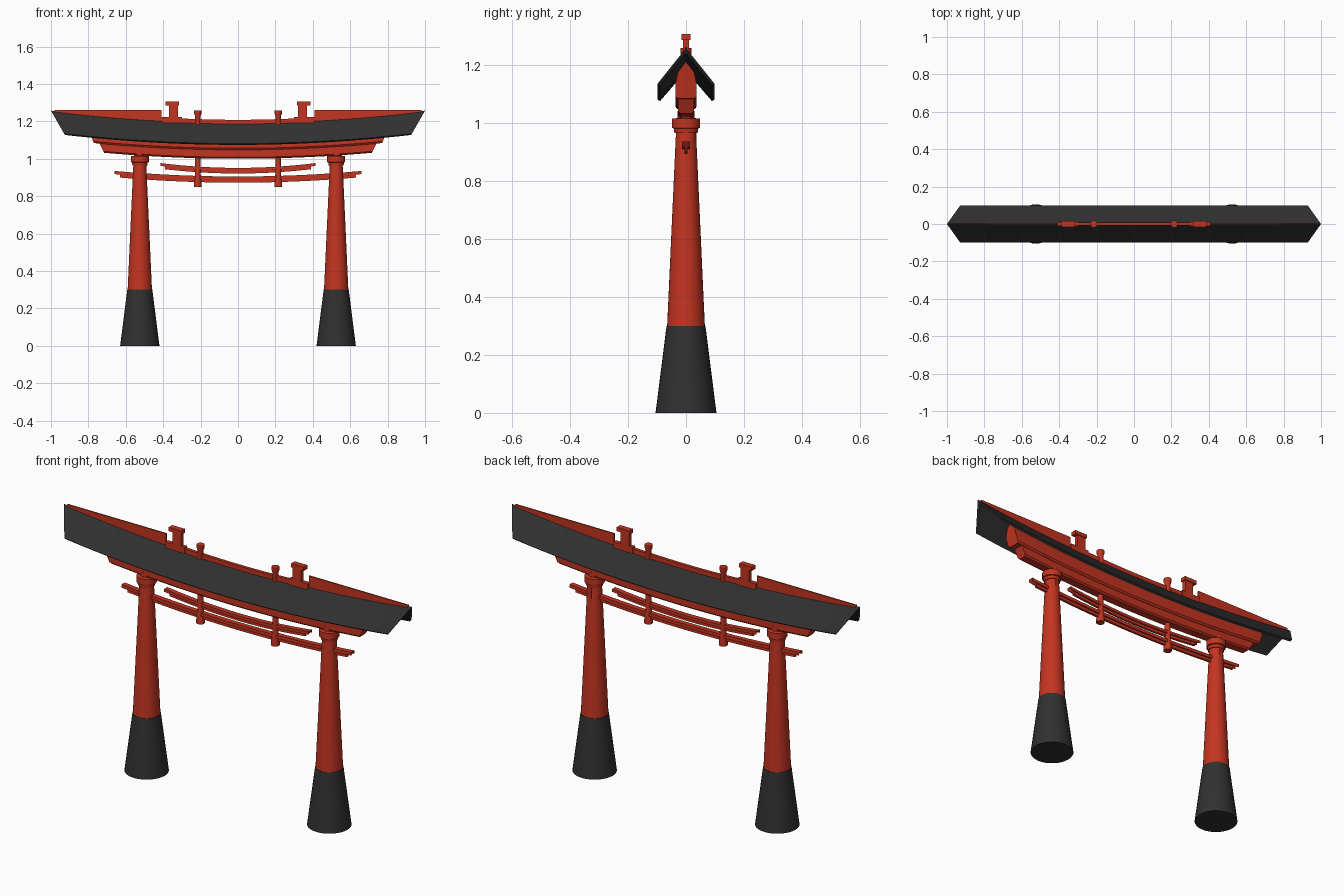
import bpy, bmesh, math

if "Cube" in bpy.data.objects:
    bpy.data.objects.remove(bpy.data.objects["Cube"])


def material(name, c):
    m = bpy.data.materials.new(name)
    m.diffuse_color = (*c, 1)
    m.use_nodes = True
    m.node_tree.nodes["Principled BSDF"].inputs["Base Color"].default_value = m.diffuse_color
    return m


RED = material("vermilion", (0.55, 0.035, 0.015))
BLACK = material("charcoal", (0.03, 0.03, 0.03))


def finish(name, bm, mat):
    bmesh.ops.recalc_face_normals(bm, faces=bm.faces)
    me = bpy.data.meshes.new(name)
    bm.to_mesh(me)
    bm.free()
    ob = bpy.data.objects.new(name, me)
    bpy.context.collection.objects.link(ob)
    me.materials.append(mat)
    bpy.ops.object.select_all(action='DESELECT')
    ob.select_set(True)
    bpy.context.view_layer.objects.active = ob
    bpy.ops.object.shade_smooth_by_angle(angle=math.radians(30))
    return ob


def skin(bm, rings):
    """Joins rings of points into a closed, capped solid."""
    vs = [[bm.verts.new(p) for p in r] for r in rings]
    n = len(vs[0])
    for a, b in zip(vs, vs[1:]):
        for i in range(n):
            j = (i + 1) % n
            bm.faces.new((a[i], a[j], b[j], b[i]))
    bm.faces.new(vs[0])
    bm.faces.new(vs[-1])


def turned(name, x, profile, mat, n=32):
    """Round post from (radius, z) pairs."""
    bm = bmesh.new()
    skin(bm, [[(x + r * math.cos(2 * math.pi * i / n), r * math.sin(2 * math.pi * i / n), z)
               for i in range(n)] for r, z in profile])
    return finish(name, bm, mat)


def beam(name, half, k, mat, n=24):
    """Upswept beam; half-profile of (y, z, end_x) from bottom to top, mirrored in y."""
    prof = half + [(-y, z, e) for y, z, e in reversed(half) if y > 0]
    bm = bmesh.new()
    rings = []
    for s in range(n + 1):
        t = 2 * s / n - 1
        rings.append([(t * e, y, z + k * (t * e) ** 2) for y, z, e in prof])
    skin(bm, rings)
    return finish(name, bm, mat)


def box(name, x0, x1, y, z0, z1, mat, yc=0):
    bm = bmesh.new()
    skin(bm, [[(x0, yc - y, z), (x1, yc - y, z), (x1, yc + y, z), (x0, yc + y, z)] for z in (z0, z1)])
    return finish(name, bm, mat)


# curved roof: thin folded sheet with mitred ends
beam("roof", [(0, 1.178, 0.985), (0.09, 1.074, 0.925), (0.098, 1.081, 0.93), (0, 1.195, 1.0)],
     0.062, BLACK)

# two stacked lintels under the roof
beam("upper_lintel", [(0.03, 1.047, 0.77), (0.037, 1.056, 0.775), (0.037, 1.095, 0.79),
                      (0.028, 1.135, 0.79), (0, 1.172, 0.79)], 0.062, RED)
beam("lower_lintel", [(0.02, 1.0, 0.715), (0.028, 1.008, 0.72), (0.028, 1.055, 0.745)], 0.062, RED)

# T-section tie beams
beam("lower_tie_beam", [(0.006, 0.872, 0.63), (0.006, 0.888, 0.63), (0.013, 0.888, 0.66),
                        (0.013, 0.905, 0.66)], 0.068, RED)
beam("upper_tie_beam", [(0.006, 0.921, 0.39), (0.006, 0.936, 0.39), (0.013, 0.936, 0.415),
                        (0.013, 0.951, 0.415)], 0.15, RED)

# ridge rod along the middle of the roof
beam("ridge_rod", [(0.008, 1.182, 0.41), (0.008, 1.208, 0.41)], 0.08, RED)

for side, s in (("left", -1), ("right", 1)):
    x = 0.525 * s
    # pillars with dark foot and collar
    turned(side + "_pillar_foot", x, [(0.105, 0), (0.067, 0.3)], BLACK)
    turned(side + "_pillar", x, [(0.065, 0.299), (0.034, 0.98)], RED)
    turned(side + "_collar", x, [(0.040, 0.965), (0.042, 0.98), (0.048, 0.982), (0.048, 1.014),
                                 (0.03, 1.016), (0.03, 1.04)], RED)
    box(side + "_pillar_fin", x - 0.006, x + 0.006, 0.012, 0.76, 0.98, RED, 0.025)

    # slim struts running up through the beams
    turned(side + "_strut", 0.215 * s, [(0.021, 0.85), (0.021, 0.868), (0.015, 0.92), (0.015, 1.23),
                                        (0.019, 1.24), (0.019, 1.257)], RED, 16)

    # thin level-topped ridge fin
    bm = bmesh.new()
    rings = []
    for i in range(13):
        fx = 0.41 + 0.57 * i / 12
        zb = 1.185 + 0.062 * fx * fx
        rings.append([(s * fx, -0.004, zb), (s * fx, 0.004, zb),
                      (s * fx, 0.004, 1.261), (s * fx, -0.004, 1.261)])
    skin(bm, rings)
    finish(side + "_ridge_fin", bm, RED)

    # roof finial with overhanging cap
    box(side + "_finial", 0.32 * s, 0.37 * s, 0.011, 1.19, 1.285, RED)
    box(side + "_finial_cap", 0.315 * s, 0.388 * s, 0.015, 1.285, 1.305, RED)
    box(side + "_finial_base", 0.3 * s, 0.41 * s, 0.011, 1.19, 1.222, RED)
